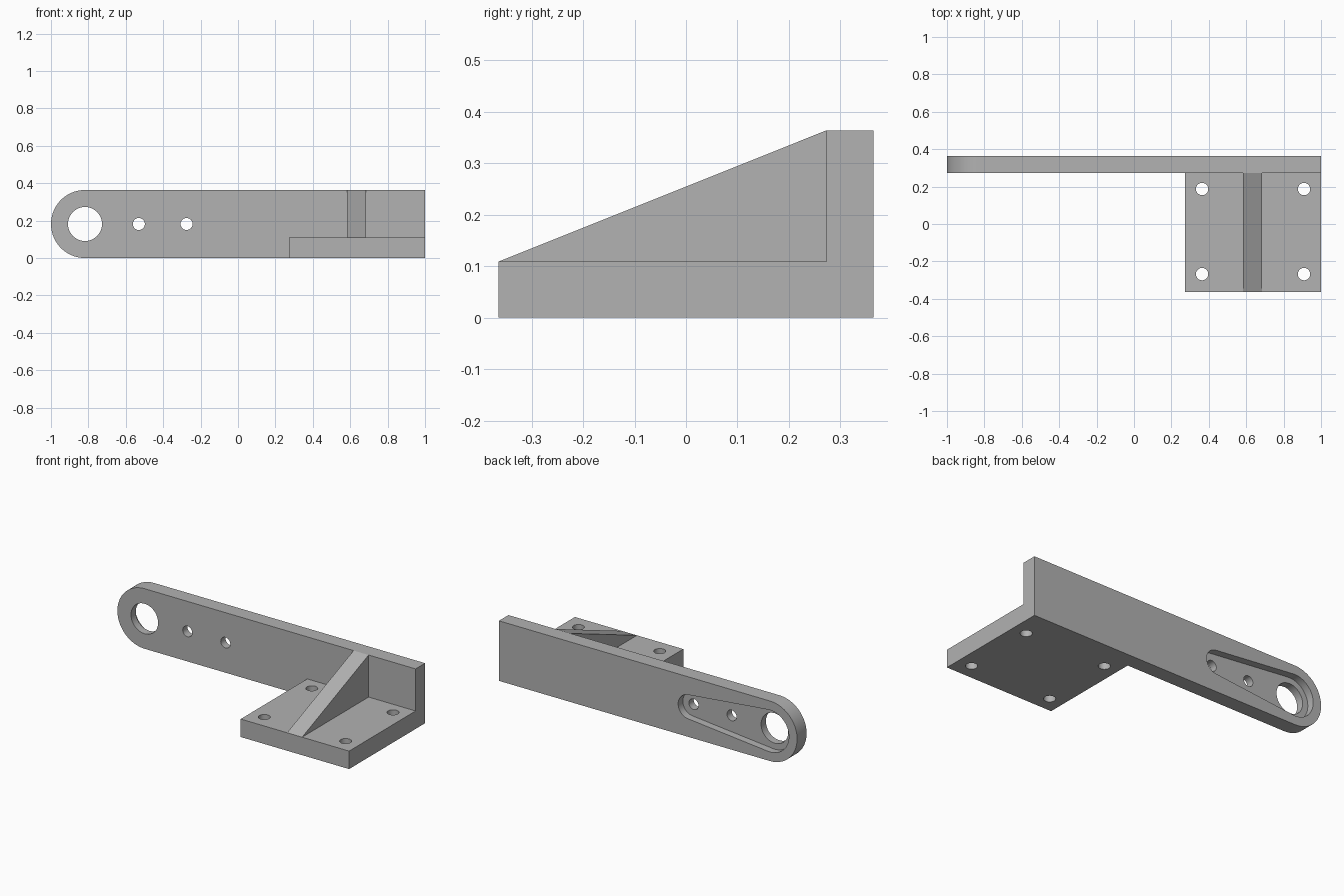
import bpy
import math

if "Cube" in bpy.data.objects:
    bpy.data.objects.remove(bpy.data.objects["Cube"], do_unlink=True)

# Main dimensions
HALF_Y, FACE_Y, HEIGHT, PLATE_TOP = 0.364, 0.273, 0.364, 0.109
MID = HEIGHT / 2
PIVOT_X, SMALL_XS = -0.818, (-0.53, -0.275)

grey = bpy.data.materials.new("plain_grey")
grey.use_nodes = True
grey.diffuse_color = (0.445, 0.445, 0.445, 1)
grey.node_tree.nodes["Principled BSDF"].inputs["Base Color"].default_value = grey.diffuse_color


def prism(name, outline, axis, low, high):
    """Extrude a 2D outline along one axis; the outline uses the other two axes in order."""
    def place(p, d):
        c = list(p)
        c.insert("xyz".index(axis), d)
        return c
    n = len(outline)
    verts = [place(p, low) for p in outline] + [place(p, high) for p in outline]
    faces = [list(range(n))[::-1], list(range(n, 2 * n))]
    faces += [[i, (i + 1) % n, (i + 1) % n + n, i + n] for i in range(n)]
    if axis == "y":
        faces = [f[::-1] for f in faces]
    mesh = bpy.data.meshes.new(name)
    mesh.from_pydata(verts, [], faces)
    mesh.materials.append(grey)
    obj = bpy.data.objects.new(name, mesh)
    bpy.context.collection.objects.link(obj)
    return obj


def arc(cx, cy, r, start, end, steps):
    angles = [start + (end - start) * i / steps for i in range(steps + 1)]
    return [(cx + r * math.cos(a), cy + r * math.sin(a)) for a in angles]


def circle(cx, cy, r, steps=48):
    return arc(cx, cy, r, 0, 2 * math.pi, steps)[:-1]


def rect(a0, a1, b0, b1):
    return [(a0, b0), (a1, b0), (a1, b1), (a0, b1)]


def combine(target, tool, operation):
    """Apply a boolean and discard the tool."""
    mod = target.modifiers.new("combine", "BOOLEAN")
    mod.operation, mod.solver, mod.object = operation, "EXACT", tool
    bpy.context.view_layer.objects.active = target
    bpy.ops.object.modifier_apply(modifier=mod.name)
    bpy.data.objects.remove(tool, do_unlink=True)


# Arm with one rounded end
arm_outline = [(1, 0), (1, HEIGHT)] + arc(PIVOT_X, MID, MID, math.pi / 2, 1.5 * math.pi, 40)
bracket = prism("mounting_bracket", arm_outline, "y", FACE_Y, HALF_Y)

# Base plate and sloped rib, both let into the arm
inset = FACE_Y + 0.03
combine(bracket, prism("base_plate", rect(0.273, 1, -HALF_Y, inset), "z", 0, PLATE_TOP), "UNION")
rib_outline = [(-HALF_Y, PLATE_TOP), (-HALF_Y, 0.05), (inset, 0.05), (inset, HEIGHT), (FACE_Y, HEIGHT)]
combine(bracket, prism("rib", rib_outline, "x", 0.584, 0.685), "UNION")

# Tapered pocket in the back of the arm
big_r, small_r = 0.127, 0.073
tangent = math.acos((big_r - small_r) / (SMALL_XS[1] - PIVOT_X))
pocket = arc(PIVOT_X, MID, big_r, tangent, 2 * math.pi - tangent, 40)
pocket += arc(SMALL_XS[1], MID, small_r, -tangent, tangent, 32)
combine(bracket, prism("pocket_cutter", pocket, "y", HALF_Y - 0.045, HALF_Y + 0.1), "DIFFERENCE")

# Pivot hole and two small holes through the arm
for x, r in [(PIVOT_X, 0.091)] + [(x, 0.032) for x in SMALL_XS]:
    combine(bracket, prism("arm_hole", circle(x, MID, r), "y", 0.1, 0.5), "DIFFERENCE")

# Four bolt holes through the base plate
for x in (0.364, 0.909):
    for y in (-0.268, 0.187):
        combine(bracket, prism("bolt_hole", circle(x, y, 0.033), "z", -0.1, 0.2), "DIFFERENCE")

# Smooth curves, sharp corners
bpy.ops.object.select_all(action="DESELECT")
bracket.select_set(True)
bpy.context.view_layer.objects.active = bracket
bpy.ops.object.shade_smooth_by_angle(angle=math.radians(20))
